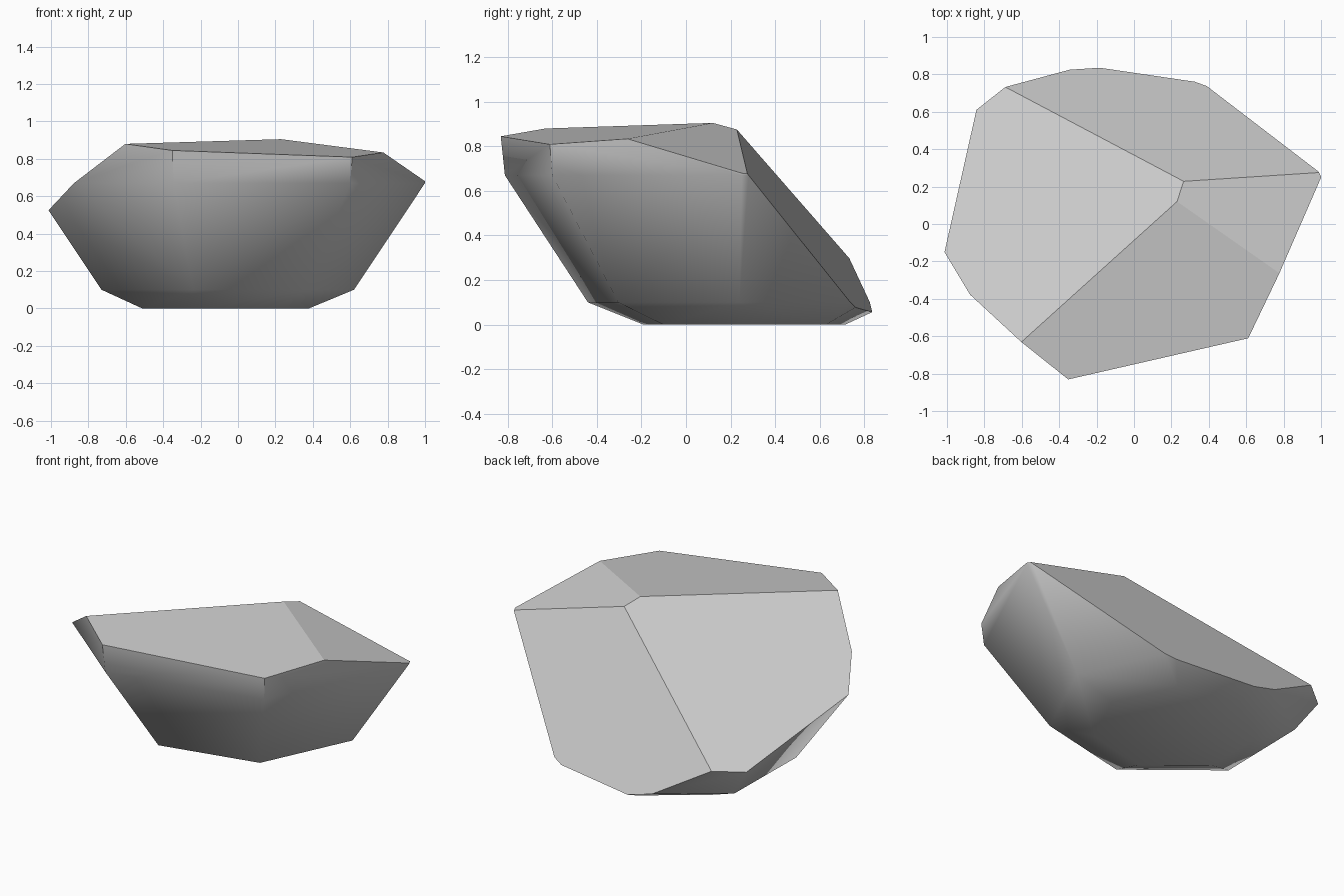
import bpy, bmesh, math
from mathutils import Vector

cube = bpy.data.objects.get("Cube")
if cube:
    bpy.data.objects.remove(cube, do_unlink=True)

# Stone colour
stone = bpy.data.materials.new("grey stone")
stone.use_nodes = True
grey = (0.6, 0.6, 0.6, 1)
stone.diffuse_color = grey
stone.node_tree.nodes["Principled BSDF"].inputs["Base Color"].default_value = grey

# Seven-sided outline of the rock, widened or narrowed at each level
outline = [(-.24, -.44), (.364, -.304), (.62, .24), (.36, .80),
           (-.20, .93), (-.72, .55), (-.73, -.04)]


def ring(bm, scale, shift_x, shift_y, z):
    return [bm.verts.new((x * scale + shift_x, y * scale + shift_y, z))
            for x, y in outline]


def slice_flat(bm, point, slope_x, slope_y):
    """Cut away everything above a sloping plane and cap the cut."""
    cut = bmesh.ops.bisect_plane(
        bm, geom=bm.verts[:] + bm.edges[:] + bm.faces[:], dist=1e-5,
        plane_co=Vector(point), plane_no=Vector((-slope_x, -slope_y, 1)).normalized(),
        clear_outer=True)
    rim = [e for e in cut["geom_cut"] if isinstance(e, bmesh.types.BMEdge)]
    bmesh.ops.edgeloop_fill(bm, edges=rim)


# Loft the flared body
bm = bmesh.new()
levels = [ring(bm, .66, -.03, .10, 0),
          ring(bm, 1, 0, 0, .10),
          ring(bm, 1.5625, .031, -.125, .67),
          ring(bm, 1.63, .033, -.13, 1.0)]
bm.faces.new(levels[0][::-1])
bm.faces.new(levels[-1])
for low, high in zip(levels, levels[1:]):
    for i in range(len(outline)):
        j = (i + 1) % len(outline)
        bm.faces.new((low[i], low[j], high[j], high[i]))

# Chiselled planes: front top, right shoulder, left slope, back slope
slice_flat(bm, (.23, .12, .905), -.06, .10)
slice_flat(bm, (.23, .12, .905), -.261, -.187)
slice_flat(bm, (.23, .12, .905), .393, -.402)
slice_flat(bm, (.27, .23, .872), -.177, -1.48)
bmesh.ops.recalc_face_normals(bm, faces=bm.faces[:])

# Soft sides, flat chiselled faces
for face in bm.faces:
    face.smooth = face.normal.z < .3
for edge in bm.edges:
    edge.smooth = (edge.calc_face_angle(math.pi) < math.radians(50)
                   and all(f.smooth for f in edge.link_faces))

mesh = bpy.data.meshes.new("rock")
bm.to_mesh(mesh)
bm.free()
mesh.materials.append(stone)
rock = bpy.data.objects.new("rock", mesh)
bpy.context.collection.objects.link(rock)
